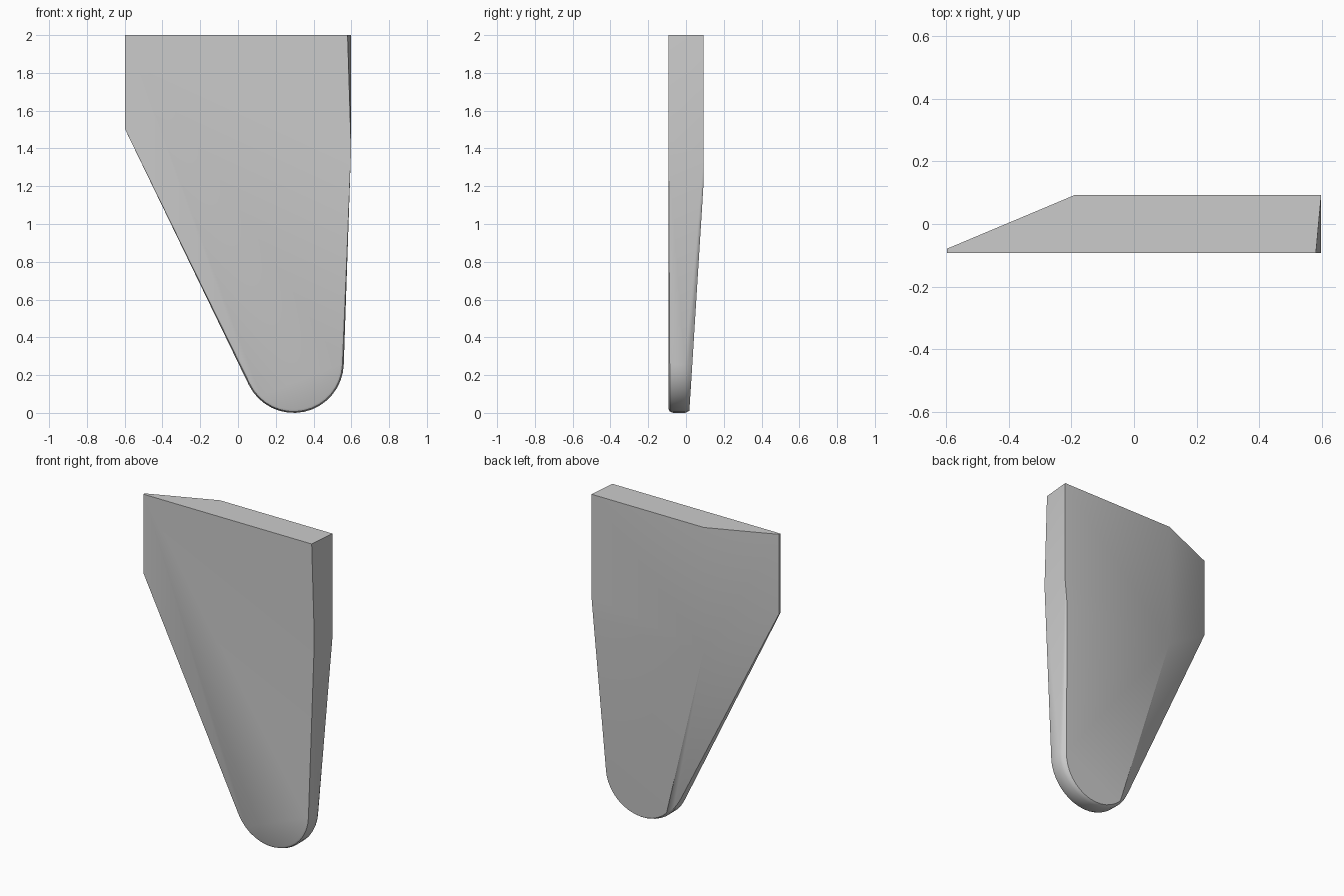
import bpy, bmesh
from math import cos, sin, radians
from mathutils import Vector

cube = bpy.data.objects.get("Cube")
if cube:
    bpy.data.objects.remove(cube, do_unlink=True)

HALF_W, HALF_D = 0.597, 0.092


def outline(radius, y):
    """Blade outline: square top, slanted left edge, rounded tip."""
    pts = [(-HALF_W, 2.0), (-HALF_W, 1.5)]
    for i in range(17):
        a = radians(206 + 152 * i / 16)
        pts.append((0.295 + radius * cos(a), 0.265 + radius * sin(a)))
    pts += [(HALF_W, 1.35), (HALF_W, 2.0)]
    return [Vector((x, y, z)) for x, z in pts]


def cut(bm, a, b, c, inside=Vector((0.25, -0.04, 0.9))):
    """Slice off everything beyond the plane through three points and cap it."""
    a, b, c = Vector(a), Vector(b), Vector(c)
    normal = (b - a).cross(c - a).normalized()
    if normal.dot(inside - a) > 0:
        normal = -normal
    res = bmesh.ops.bisect_plane(
        bm, geom=bm.verts[:] + bm.edges[:] + bm.faces[:], dist=1e-5,
        plane_co=a, plane_no=normal, clear_outer=True)
    bmesh.ops.holes_fill(bm, edges=[e for e in bm.edges if e.is_boundary], sides=0)


# Rounded blank: sections from front to back, softened round the tip
bm = bmesh.new()
for radius, y in ((0.247, -HALF_D), (0.258, -0.086), (0.265, -0.068),
                  (0.265, -0.005), (0.258, 0.012), (0.245, 0.025), (0.2, HALF_D)):
    for p in outline(radius, y):
        bm.verts.new(p)
bmesh.ops.convex_hull(bm, input=bm.verts[:])
bmesh.ops.delete(bm, geom=[v for v in bm.verts if not v.link_faces], context='VERTS')
bmesh.ops.remove_doubles(bm, verts=bm.verts[:], dist=1e-5)

# Back taper, upper and lower left chamfers, slanted right side
kink = (-0.19, HALF_D, 1.22)
edge = (-HALF_W, -0.079, 1.5)
cut(bm, (HALF_W, HALF_D, 1.2), kink, (0.3, 0.02, 0.05))
cut(bm, kink, edge, (-0.19, HALF_D, 2.0))
cut(bm, kink, edge, (0.05, 0.0, 0.17))
cut(bm, (0.58, -HALF_D, 2.0), (HALF_W, HALF_D, 2.0), (HALF_W, -HALF_D, 1.45))

bmesh.ops.dissolve_limit(bm, angle_limit=radians(0.5), verts=bm.verts[:], edges=bm.edges[:])
bmesh.ops.recalc_face_normals(bm, faces=bm.faces[:])
mesh = bpy.data.meshes.new("blade")
bm.to_mesh(mesh)
bm.free()

blade = bpy.data.objects.new("blade", mesh)
bpy.context.collection.objects.link(blade)

# Plain grey finish
grey = bpy.data.materials.new("plain grey")
grey.use_nodes = True
colour = (0.6, 0.6, 0.6, 1.0)
grey.diffuse_color = colour
grey.node_tree.nodes["Principled BSDF"].inputs["Base Color"].default_value = colour
mesh.materials.append(grey)

bpy.ops.object.select_all(action='DESELECT')
blade.select_set(True)
bpy.context.view_layer.objects.active = blade
bpy.ops.object.shade_smooth_by_angle(angle=radians(30))
